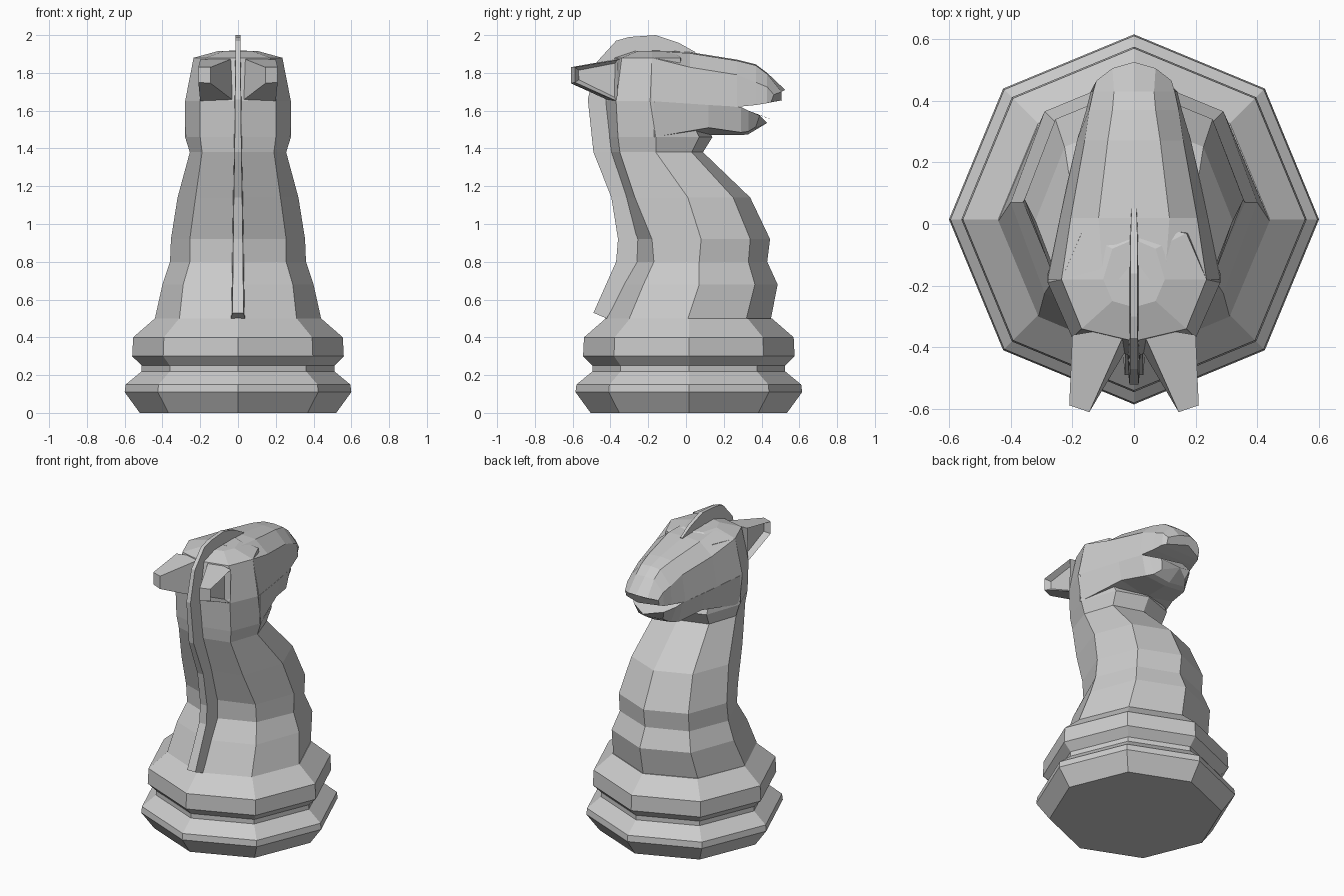
import bpy, bmesh, math


def finish(bm, name):
    bmesh.ops.remove_doubles(bm, verts=bm.verts[:], dist=0.0005)
    bmesh.ops.recalc_face_normals(bm, faces=bm.faces[:])
    me = bpy.data.meshes.new(name)
    bm.to_mesh(me)
    bm.free()
    ob = bpy.data.objects.new(name, me)
    bpy.context.collection.objects.link(ob)
    return ob


def loft(name, rings):
    """Skin closed rings of equal length and cap both ends."""
    bm = bmesh.new()
    vs = [[bm.verts.new(p) for p in r] for r in rings]
    n = len(vs[0])
    for a, b in zip(vs, vs[1:]):
        for i in range(n):
            j = (i + 1) % n
            bm.faces.new((a[i], a[j], b[j], b[i]))
    bm.faces.new(vs[0])
    bm.faces.new(vs[-1])
    return finish(bm, name)


def mirrored(half):
    """Half ring that starts and ends on x = 0 -> full ring."""
    return half + [(-x, y, z) for x, y, z in half[-2:0:-1]]


# Turned eight-sided base
base = [(.52, 0), (.60, .11), (.595, .15), (.51, .22), (.51, .25),
        (.56, .30), (.555, .40), (.44, .50)]
loft("base", [[(r * math.cos(i * math.pi / 4), .015 + r * math.sin(i * math.pi / 4), z)
               for i in range(8)] for r, z in base])

# Neck: z, side x, diagonal x, then y of back, back diagonal, side, front diagonal, front
neck = [
    (.50, .44, .31, -.43, -.30, .01, .32, .45),
    (.68, .40, .29, -.34, -.225, .07, .365, .485),
    (.80, .36, .255, -.27, -.17, .07, .33, .43),
    (.92, .355, .255, -.265, -.18, .08, .34, .445),
    (1.14, .32, .225, -.32, -.27, .01, .25, .34),
    (1.38, .255, .19, -.40, -.35, -.16, .03, .09),
    (1.46, .28, .20, -.41, -.36, -.16, .07, .14),
    (1.65, .28, .20, -.43, -.37, -.19, -.02, .02),
    (1.88, .235, .17, -.38, -.34, -.18, -.03, .0),
    (1.917, .10, .07, -.27, -.25, -.18, -.08, -.05),
]
loft("neck", [mirrored([(0, b, z), (d, bd, z), (s, m, z), (d, fd, z), (0, f, z)])
              for z, s, d, b, bd, m, fd, f in neck])

# Upper head: y, crown z, crown half width, ridge x and z, lip x and z
head = [
    (-.18, 1.92, .10, .235, 1.88, .28, 1.65),
    (.02, 1.91, .115, .205, 1.83, .24, 1.635),
    (.27, 1.87, .085, .16, 1.79, .185, 1.62),
    (.37, 1.845, .07, .145, 1.75, .155, 1.63),
    (.43, 1.80, .065, .132, 1.725, .14, 1.64),
]
rings = [mirrored([(0, y, t), (w, y, t - .006), (rx, y, rz), (lx, y, lz), (0, y, lz)])
         for y, t, w, rx, rz, lx, lz in head]
rings.append(mirrored([(0, .525, 1.71), (.07, .505, 1.70), (.122, .465, 1.685),
                       (.12, .45, 1.645), (0, .507, 1.655)]))
loft("upper_head", rings)

# Lower jaw: y, lip x and z, underside x and z, chin z
jaw = [
    (-.17, .28, 1.65, .28, 1.46, 1.46),
    (.12, .22, 1.63, .20, 1.51, 1.47),
    (.29, .18, 1.62, .15, 1.485, 1.47),
    (.33, .16, 1.60, .12, 1.49, 1.475),
]
rings = [mirrored([(0, y, lz), (lx, y, lz), (ux, y, uz), (0, y, c)])
         for y, lx, lz, ux, uz, c in jaw]
rings.append(mirrored([(0, .45, 1.555), (.11, .39, 1.575), (.09, .37, 1.515), (0, .43, 1.535)]))
loft("lower_jaw", rings)

# Ears with a hollow on the outer side
root = [(.02, -.33, 1.88), (.20, -.36, 1.87), (.20, -.365, 1.65), (.02, -.40, 1.65)]
tip = [(.145, -.61, 1.83), (.21, -.588, 1.83), (.21, -.588, 1.75), (.145, -.61, 1.745)]
for side, label in ((1, "right_ear"), (-1, "left_ear")):
    ear = loft(label, [[(side * x, y, z) for x, y, z in r] for r in (root, tip)])
    bm = bmesh.new()
    bm.from_mesh(ear.data)
    outer = max(bm.faces, key=lambda f: side * f.calc_center_median().x)
    bmesh.ops.inset_region(bm, faces=[outer], thickness=.025)
    bmesh.ops.translate(bm, verts=outer.verts[:], vec=(-side * .035, 0, 0))
    bm.to_mesh(ear.data)
    bm.free()

# Mane: outer y and z, inner y and z, half thickness
mane = [
    (-.49, .53, -.42, .50, .03), (-.37, .80, -.25, .80, .026),
    (-.36, .92, -.25, .92, .025), (-.395, 1.14, -.30, 1.14, .022),
    (-.49, 1.38, -.38, 1.38, .018), (-.52, 1.66, -.40, 1.66, .015),
    (-.47, 1.86, -.36, 1.84, .013), (-.37, 1.97, -.29, 1.89, .012),
    (-.30, 1.99, -.25, 1.90, .012), (-.16, 2.0, -.15, 1.90, .012),
    (-.04, 1.96, -.05, 1.90, .011), (.05, 1.91, .04, 1.89, .008),
]
loft("mane", [[(-w, oy, oz), (w, oy, oz), (w * 1.2, iy, iz), (-w * 1.2, iy, iz)]
              for oy, oz, iy, iz, w in mane])
